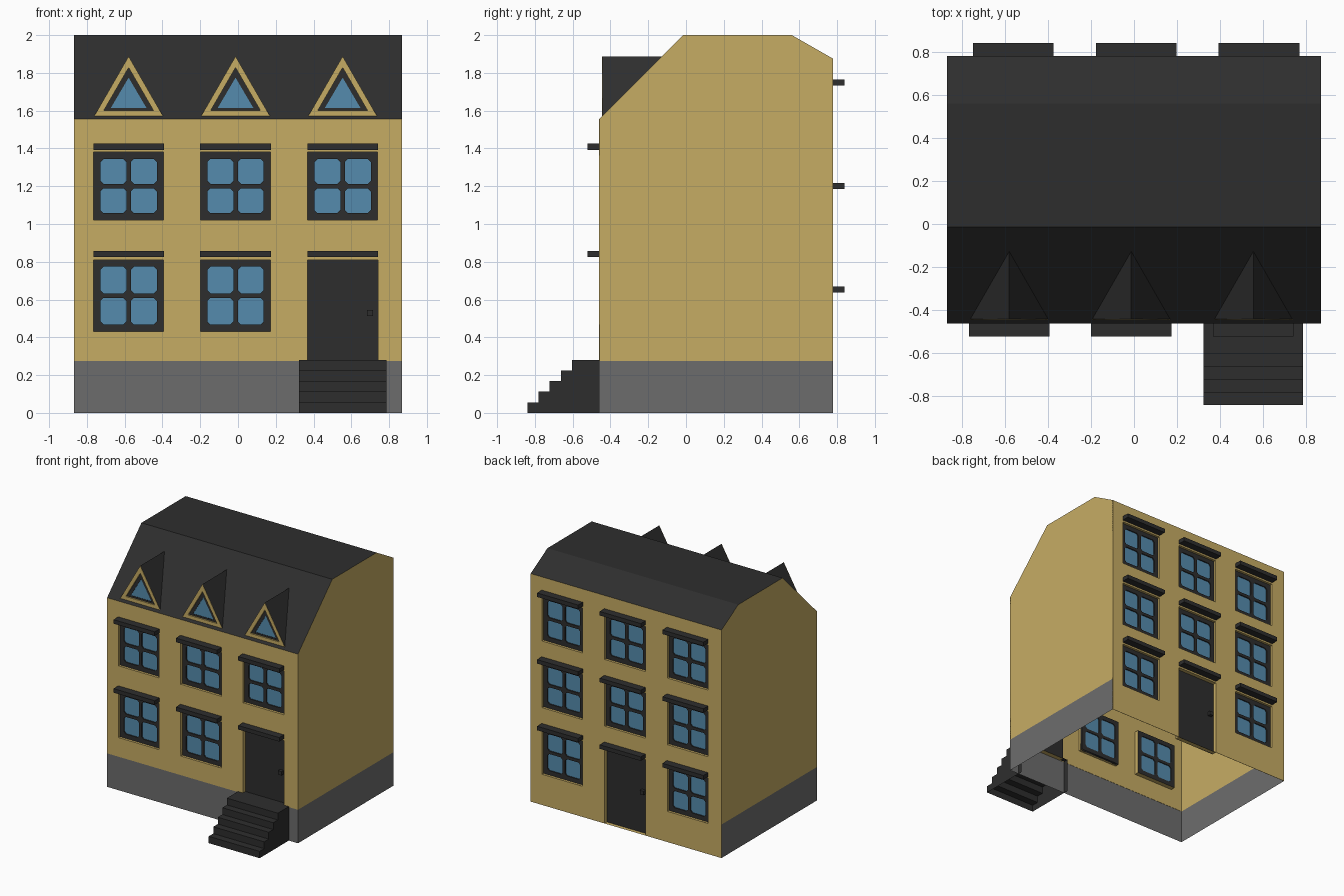
import bpy, bmesh
from mathutils import Vector

if "Cube" in bpy.data.objects:
    bpy.data.objects.remove(bpy.data.objects["Cube"])


def material(name, rgb):
    m = bpy.data.materials.new(name)
    m.diffuse_color = (*rgb, 1)
    m.use_nodes = True
    m.node_tree.nodes["Principled BSDF"].inputs["Base Color"].default_value = m.diffuse_color
    return m


YELLOW = material("ochre wall", (0.565, 0.413, 0.127))
GREY = material("grey stone", (0.152, 0.152, 0.152))
DARK = material("charcoal", (0.027, 0.027, 0.027))
BLUE = material("blue glass", (0.09, 0.26, 0.42))

W, YF, YB = 0.868, -0.461, 0.779       # half width, front wall, back wall
BASE, REC = 0.275, 0.04                # plinth height, window recess
CENTRE = (0, 0.15, 0.9)


def add(name, mesh, mat):
    mesh.materials.clear()
    mesh.materials.append(mat)
    ob = bpy.data.objects.new(name, mesh)
    bpy.context.collection.objects.link(ob)
    return ob


def sheet(name, verts, faces, mat, ref=CENTRE, inward=False):
    """Open surface whose faces point away from (or towards) ref."""
    bm = bmesh.new()
    vs = [bm.verts.new(v) for v in verts]
    for f in faces:
        face = bm.faces.new([vs[i] for i in f])
        face.normal_update()
        away = face.normal.dot(face.calc_center_median() - Vector(ref)) > 0
        if away == inward:
            face.normal_flip()
    me = bpy.data.meshes.new(name)
    bm.to_mesh(me)
    bm.free()
    return add(name, me, mat)


def box(name, x0, x1, y0, y1, z0, z1, mat):
    v = [(x, y, z) for x in (x0, x1) for y in (y0, y1) for z in (z0, z1)]
    f = [(0, 1, 3, 2), (4, 5, 7, 6), (0, 1, 5, 4), (2, 3, 7, 6), (0, 2, 6, 4), (1, 3, 7, 5)]
    return sheet(name, v, f, mat, ((x0 + x1) / 2, (y0 + y1) / 2, (z0 + z1) / 2))


def plate(name, loops, y0, y1, mat):
    """Flat plate in the xz plane; loops after the first are holes."""
    cu = bpy.data.curves.new(name, 'CURVE')
    cu.dimensions, cu.fill_mode = '2D', 'BOTH'
    cu.extrude = abs(y1 - y0) / 2
    for loop in loops:
        sp = cu.splines.new('POLY')
        sp.points.add(len(loop) - 1)
        for p, (x, z) in zip(sp.points, loop):
            p.co = (x, z, 0, 1)
        sp.use_cyclic_u = True
    tmp = bpy.data.objects.new(name + "_tmp", cu)
    bpy.context.collection.objects.link(tmp)
    dg = bpy.context.evaluated_depsgraph_get()
    me = bpy.data.meshes.new_from_object(tmp.evaluated_get(dg))
    bpy.data.objects.remove(tmp)
    for v in me.vertices:
        x, z, d = v.co
        v.co = (x, (y0 + y1) / 2 - d, z)
    return add(name, me, mat)


def reveal(name, loop, y0, y1, mat):
    """Sides of an opening, facing into it."""
    n = len(loop)
    v = [(x, y, z) for y in (y0, y1) for x, z in loop]
    f = [(i, (i + 1) % n, n + (i + 1) % n, n + i) for i in range(n)]
    mid = (sum(p[0] for p in loop) / n, (y0 + y1) / 2, sum(p[1] for p in loop) / n)
    return sheet(name, v, f, mat, mid, True)


def rect(x0, x1, z0, z1):
    return [(x0, z0), (x1, z0), (x1, z1), (x0, z1)]


def octagon(x0, x1, z0, z1, c=0.016):
    return [(x0 + c, z0), (x1 - c, z0), (x1, z0 + c), (x1, z1 - c),
            (x1 - c, z1), (x0 + c, z1), (x0, z1 - c), (x0, z0 + c)]


def window(name, cx, z0, z1, wall, s):
    """Recessed four-pane window; s points out of the wall (-1 front, 1 back)."""
    x0, x1, cz, m, b = cx - 0.185, cx + 0.185, (z0 + z1) / 2, 0.036, 0.012
    panes = [octagon(a, c, d, e) for a, c in ((x0 + m, cx - b), (cx + b, x1 - m))
             for d, e in ((z0 + m, cz - b), (cz + b, z1 - m))]
    inner = wall - s * REC
    reveal(name + "_reveal", rect(x0, x1, z0, z1), wall, inner, YELLOW)
    plate(name + "_frame", [rect(x0, x1, z0, z1)] + panes, inner, inner + s * 0.02, DARK)
    plate(name + "_glass", [rect(x0 + .02, x1 - .02, z0 + .02, z1 - .02)],
          inner + s * 0.007, inner + s * 0.011, BLUE)


def door(name, cx, z0, z1, wall, s, knob_x, knob_z):
    x0, x1, inner = cx - 0.187, cx + 0.187, wall - s * REC
    reveal(name + "_reveal", rect(x0, x1, z0, z1), wall, inner, YELLOW)
    box(name + "_panel", x0, x1, *sorted((inner, inner + s * 0.008)), z0, z1, DARK)
    box(name + "_knob", knob_x - .016, knob_x + .016,
        *sorted((inner, inner + s * 0.035)), knob_z - .016, knob_z + .016, DARK)


def ledge(name, cx, z, wall, s):
    box(name, cx - 0.187, cx + 0.187, *sorted((wall, wall + s * 0.061)), z, z + 0.033, DARK)


def wall_outline(z0, z1, dx, dz):
    """Wall rectangle with a door notch in the bottom edge."""
    return [(-W, z0), (dx - .187, z0), (dx - .187, dz), (dx + .187, dz),
            (dx + .187, z0), (W, z0), (W, z1), (-W, z1)]


# Front wall, windows and door
fx = (-0.579, -0.013, 0.554)
holes = []
for r, (z0, z1, lz) in enumerate(((0.432, 0.81, 0.825), (1.022, 1.38, 1.392))):
    for c, cx in enumerate(fx):
        ledge(f"front_ledge_{r}_{c}", cx, lz, YF, -1)
        if (r, c) != (0, 2):
            window(f"front_window_{r}_{c}", cx, z0, z1, YF, -1)
            holes.append(rect(cx - .185, cx + .185, z0, z1))
plate("front_wall", [wall_outline(BASE, 1.555, fx[2], 0.81)] + holes, YF, YF + 0.002, YELLOW)
door("front_door", fx[2], BASE, 0.81, YF, -1, 0.698, 0.53)

# Back wall, windows and door
bx = (-0.56, 0.01, 0.58)
holes = []
for r, lz in enumerate((0.637, 1.185, 1.733)):
    z0, z1 = lz - 0.385, lz - 0.014
    for c, cx in enumerate(bx):
        ledge(f"back_ledge_{r}_{c}", cx, lz, YB, 1)
        if (r, c) != (0, 1):
            window(f"back_window_{r}_{c}", cx, z0, z1, YB, 1)
            holes.append(rect(cx - .185, cx + .185, z0, z1))
plate("back_wall", [wall_outline(0, 1.875, bx[1], 0.623)] + holes, YB, YB - 0.002, YELLOW)
door("back_door", bx[1], 0, 0.623, YB, 1, -0.138, 0.34)

# Gable walls and stone plinth
ridge = [(YF, 1.555), (-0.015, 2.0), (0.56, 2.0), (YB, 1.875)]
gable = [(YF, BASE)] + ridge + [(YB, BASE)]
for side, x in (("left", -W), ("right", W)):
    sheet(side + "_wall", [(x, y, z) for y, z in gable], [range(6)], YELLOW)
pl = [(W, YB), (W, YF), (-W, YF), (-W, YB)]
sheet("plinth", [(x, y, z) for z in (0, BASE) for x, y in pl],
      [(i, i + 1, i + 5, i + 4) for i in range(3)], GREY)

# Roof
sheet("roof", [(x, y, z) for x in (-W, W) for y, z in ridge],
      [(i, i + 1, i + 5, i + 4) for i in range(3)], DARK)

# Triangular dormers
DY = -0.442
for i, cx in enumerate(fx):
    def tri(h, z0, z1):
        return [(cx - h, z0), (cx + h, z0), (cx, z1)]
    outer, hole, pane = tri(.182, 1.572, 1.888), tri(.132, 1.6, 1.828), tri(.094, 1.615, 1.775)
    sheet(f"dormer_roof_{i}", [(x, DY, z) for x, z in outer] + [(cx, -0.127, 1.888)],
          [(0, 2, 3), (1, 2, 3)], DARK, (cx, -0.3, 1.6))
    plate(f"dormer_trim_{i}", [outer, hole], DY, DY - 0.002, YELLOW)
    reveal(f"dormer_reveal_{i}", hole, DY, DY + 0.018, YELLOW)
    plate(f"dormer_frame_{i}", [hole, pane], DY + 0.010, DY + 0.018, DARK)
    plate(f"dormer_glass_{i}", [pane], DY + 0.013, DY + 0.016, BLUE)

# Front steps, hollow underneath
prof = [(-0.84, 0)]
for i in range(5):
    prof += [(-0.84 + 0.059 * i, 0.056 * (i + 1)), (-0.84 + 0.059 * (i + 1), 0.056 * (i + 1))]
prof[-1] = (YF + REC, 0.28)
prof.append((YF + REC, 0))
n = len(prof)
sheet("front_steps", [(x, y, z) for x in (0.322, 0.785) for y, z in prof],
      [(i, i + 1, n + i + 1, n + i) for i in range(n - 2)] + [range(n), range(n, 2 * n)],
      DARK, (0.55, -0.43, -0.1))
